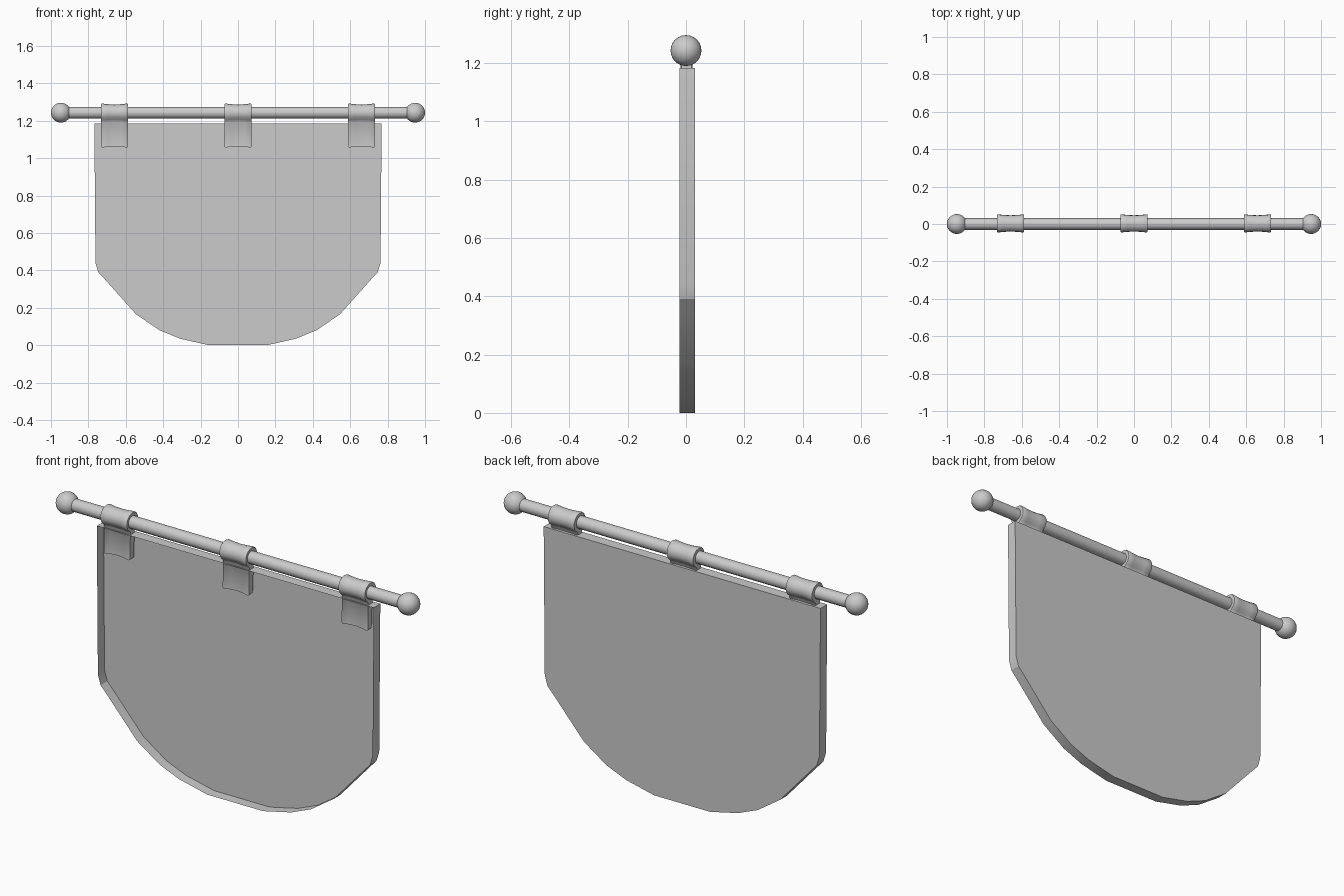
import bpy, bmesh, math

if "Cube" in bpy.data.objects:
    bpy.data.objects.remove(bpy.data.objects["Cube"])

ROD_Z = 1.243


def make_object(name, bm, smooth=None):
    mesh = bpy.data.meshes.new(name)
    bm.to_mesh(mesh)
    bm.free()
    obj = bpy.data.objects.new(name, mesh)
    bpy.context.collection.objects.link(obj)
    if smooth:
        bpy.ops.object.select_all(action='DESELECT')
        obj.select_set(True)
        bpy.context.view_layer.objects.active = obj
        bpy.ops.object.shade_smooth_by_angle(angle=math.radians(smooth))
    return obj


# Banner: shallow shell, closed at the back and round the edge, open in front
half = [(0.155, 0.0), (0.31, 0.035), (0.42, 0.08), (0.545, 0.165),
        (0.71, 0.35), (0.747, 0.39), (0.762, 0.44), (0.768, 1.184)]
outline = half + [(-x, z) for x, z in reversed(half)]
bm = bmesh.new()
front = [bm.verts.new((x, -0.022, z)) for x, z in outline]
back = [bm.verts.new((x, 0.031, z)) for x, z in outline]
n = len(outline)
bm.faces.new(list(reversed(back)))
for i in range(n):
    j = (i + 1) % n
    bm.faces.new((front[i], front[j], back[j], back[i]))
make_object("banner_cloth", bm, 25)

# Horizontal rod
bpy.ops.mesh.primitive_cylinder_add(vertices=16, radius=0.031, depth=1.88,
                                    location=(0, 0, ROD_Z),
                                    rotation=(0, math.pi / 2, 0))
bpy.context.object.name = "rod"
bpy.ops.object.shade_smooth_by_angle(angle=math.radians(40))

# Ball ends
for side, label in ((-1, "left"), (1, "right")):
    bpy.ops.mesh.primitive_uv_sphere_add(segments=24, ring_count=16, radius=0.053,
                                         location=(side * 0.947, 0, ROD_Z),
                                         rotation=(0, math.pi / 2, 0))
    bpy.context.object.name = "ball_end_" + label
    bpy.ops.object.shade_smooth()


def strap_section(flare):
    """Loop over the rod with a flap hanging down inside the banner."""
    r = 0.044 + flare
    pts = [(-0.015 - flare, 1.062 - flare), (-0.013 - flare, 1.195)]
    for k in range(13):
        a = math.radians(238 - k * 296 / 12)
        pts.append((0.003 + r * math.cos(a), ROD_Z + r * math.sin(a)))
    pts += [(0.017 + flare, 1.195), (0.010 + flare, 1.062 - flare)]
    return pts


# Straps, flared slightly towards their side edges
for cx, label in ((-0.66, "left"), (0, "middle"), (0.66, "right")):
    bm = bmesh.new()
    rings = []
    for t in (-1, -0.93, -0.5, 0, 0.5, 0.93, 1):
        flare = 0.006 * t * t if abs(t) < 1 else 0.002
        rings.append([bm.verts.new((cx + 0.073 * t, y, z))
                      for y, z in strap_section(flare)])
    for a, b in zip(rings, rings[1:]):
        for i in range(len(a)):
            j = (i + 1) % len(a)
            bm.faces.new((a[i], a[j], b[j], b[i]))
    bm.faces.new(rings[0])
    bm.faces.new(rings[-1])
    bmesh.ops.recalc_face_normals(bm, faces=bm.faces)
    make_object("strap_" + label, bm, 40)
